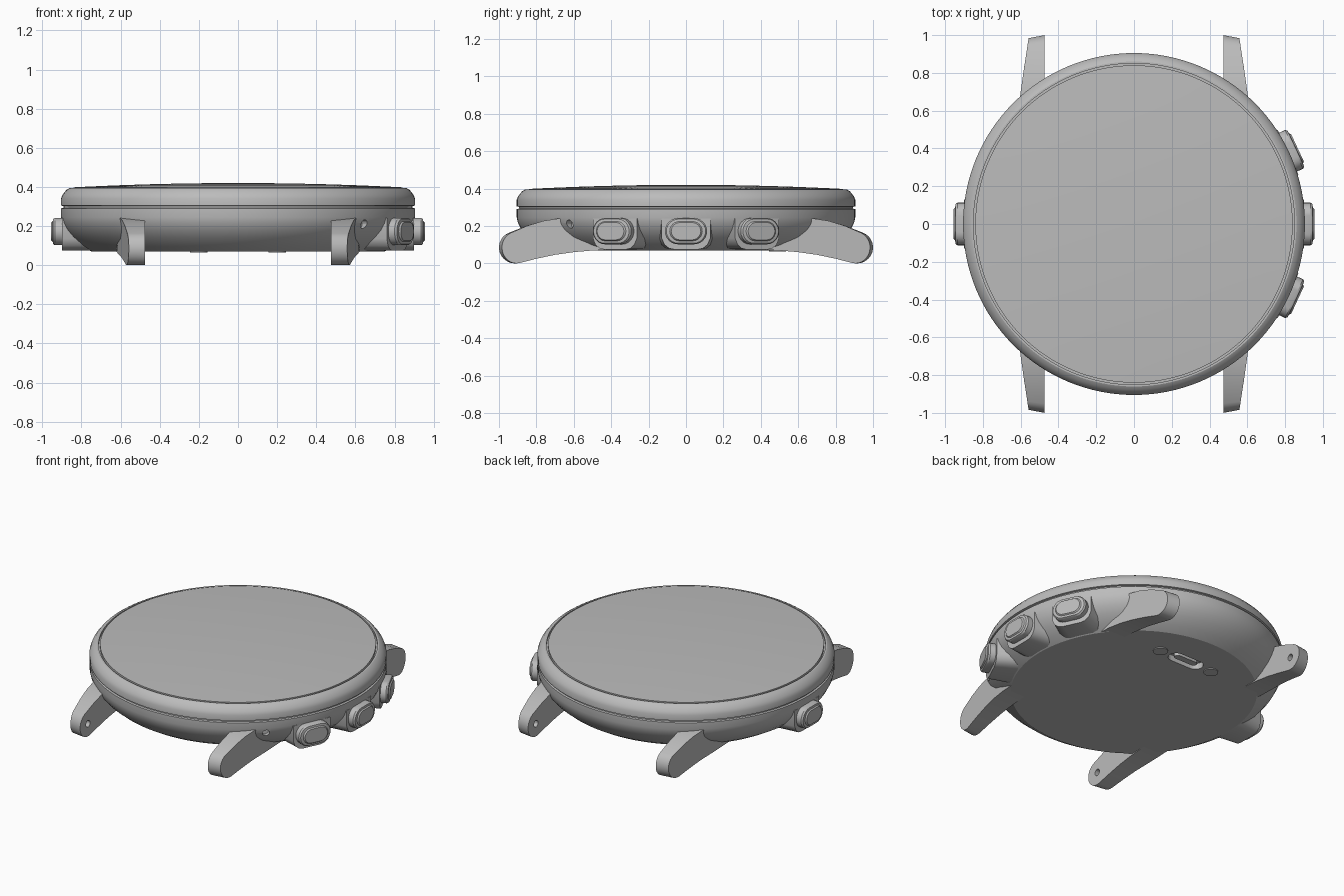
import bpy, bmesh, math
from math import sin, cos, pi, radians
from mathutils import Matrix, Vector

if "Cube" in bpy.data.objects:
    bpy.data.objects.remove(bpy.data.objects["Cube"])

grey = bpy.data.materials.new("satin_grey")
grey.use_nodes = True
COLOUR = (0.5, 0.5, 0.5, 1)
grey.diffuse_color = COLOUR
grey.node_tree.nodes["Principled BSDF"].inputs["Base Color"].default_value = COLOUR
grey.node_tree.nodes["Principled BSDF"].inputs["Roughness"].default_value = 0.5


def loft(name, rings, matrix=Matrix(), smooth=True):
    """Skin a closed solid through rings of equal point count."""
    bm = bmesh.new()
    loops = [[bm.verts.new(matrix @ Vector(p)) for p in ring] for ring in rings]
    n = len(loops[0])
    for a, b in zip(loops, loops[1:]):
        for i in range(n):
            j = (i + 1) % n
            bm.faces.new((a[i], a[j], b[j], b[i]))
    bm.faces.new(loops[0])
    bm.faces.new(loops[-1])
    bmesh.ops.recalc_face_normals(bm, faces=bm.faces)
    mesh = bpy.data.meshes.new(name)
    bm.to_mesh(mesh)
    bm.free()
    ob = bpy.data.objects.new(name, mesh)
    bpy.context.collection.objects.link(ob)
    mesh.materials.append(grey)
    if smooth:
        finish(ob)
    return ob


def activate(ob):
    bpy.ops.object.select_all(action='DESELECT')
    ob.select_set(True)
    bpy.context.view_layer.objects.active = ob


def finish(ob):
    activate(ob)
    bpy.ops.object.shade_smooth_by_angle(angle=radians(30))


def circle(r, z, n=128):
    return [(r * cos(2 * pi * i / n), r * sin(2 * pi * i / n), z) for i in range(n)]


def stadium(half, r, z, n=12):
    """Rounded slot outline, long along x."""
    pts = []
    for side in (1, -1):
        for i in range(n + 1):
            a = -pi / 2 + pi * i / n
            pts.append((side * (half - r + r * cos(a)), side * r * sin(a), z))
    return pts


def cut(ob, cutter):
    mod = ob.modifiers.new("cut", 'BOOLEAN')
    mod.operation = 'DIFFERENCE'
    mod.solver = 'EXACT'
    mod.object = cutter
    activate(ob)
    bpy.ops.object.modifier_apply(modifier=mod.name)
    bpy.data.objects.remove(cutter)
    finish(ob)


# Case: bowl, mid band, seam groove and bezel in one turned profile
case_profile = [(0.75, 0.07), (0.80, 0.1), (0.85, 0.143), (0.88, 0.18), (0.898, 0.215),
                (0.905, 0.245), (0.905, 0.29), (0.893, 0.293), (0.893, 0.302), (0.905, 0.305),
                (0.905, 0.34), (0.897, 0.36), (0.877, 0.385), (0.86, 0.395), (0.85, 0.395),
                (0.85, 0.38)]
case = loft("case", [circle(r, z) for r, z in case_profile])

# Charging port recess and microphone hole
PORT_Y = 0.49
cut(case, loft("port_cutter", [stadium(0.125, 0.05, 0.03), stadium(0.125, 0.05, 0.11)],
               Matrix.Translation((0, PORT_Y, 0)), False))
mic = Matrix.Rotation(radians(-44), 4, 'Z') @ Matrix.Translation((0, 0, 0.21)) \
    @ Matrix.Rotation(pi / 2, 4, 'Y')
cut(case, loft("mic_cutter", [circle(0.022, 0.86, 20), circle(0.022, 0.95, 20)], mic, False))
loft("port_tongue", [stadium(0.085, 0.022, 0.12), stadium(0.085, 0.022, 0.075)],
     Matrix.Translation((0, PORT_Y, 0)))
for side in (1, -1):
    loft("port_clip_mark", [circle(0.045, 0.064, 24), circle(0.045, 0.08, 24)],
         Matrix.Translation((side * 0.2, PORT_Y, 0)))

# Domed glass
dome = [(0.84, 0.375)] + [(r, 0.42 - 0.022 * (r / 0.84) ** 2)
                          for r in (0.84, 0.75, 0.6, 0.45, 0.3, 0.15, 0.03)]
loft("glass", [circle(r, z) for r, z in dome])

# Buttons with their housings
u_half = [(0.13, 0.24), (0.13, 0.135), (0.115, 0.1), (0.09, 0.08), (0.06, 0.074)]
u_shape = u_half + [(-y, z) for y, z in reversed(u_half)]
button_steps = [(0.86, 0), (0.935, 0), (0.945, 0.008), (0.947, 0.026), (0.955, 0.034)]
for angle in (-25, 0, 25, 180):
    turn = Matrix.Rotation(radians(angle), 4, 'Z')
    loft("button_housing", [[(x, y * w, z) for y, z in u_shape]
                            for x, w in ((0.65, 1.35), (0.8, 1.12), (0.9, 1))], turn)
    # Slot outline turned so its long side lies along y and it faces outward
    face = turn @ Matrix.Translation((0, 0, 0.172)) \
        @ Matrix(((0, 0, 1, 0), (1, 0, 0, 0), (0, 1, 0, 0), (0, 0, 0, 1)))
    loft("button", [stadium(0.113 - d, 0.07 - d * 0.7, x) for x, d in button_steps], face)

# Strap lugs: curved side outline, outer face tapering to the tip
TIP_Y, TIP_R = 0.915, 0.085
tip = [(TIP_Y + TIP_R * cos(a), TIP_R + TIP_R * sin(a))
       for a in (radians(65 - 165 * i / 14) for i in range(15))]
side_outline = [(0.4, 0.2), (0.6, 0.243), (0.68, 0.24), (0.76, 0.228), (0.85, 0.202)] + tip \
    + [(0.8, 0.025), (0.7, 0.046), (0.6, 0.06), (0.5, 0.069), (0.4, 0.073)]
for sx in (1, -1):
    for sy in (1, -1):
        inner = [(sx * 0.475, sy * y, z) for y, z in side_outline]
        outer = [(sx * (0.60 - 0.14 * (max(y, 0.55) - 0.7)),
                  sy * (y - 0.016 * max(0, y - 0.8) / 0.2), z) for y, z in side_outline]
        lug = loft("strap_lug", [inner, outer])
        bore = Matrix.Translation((sx * 0.475, sy * TIP_Y, TIP_R)) @ Matrix.Rotation(pi / 2, 4, 'Y')
        cut(lug, loft("pin_cutter", [circle(0.022, -0.04, 20), circle(0.022, 0.04, 20)], bore, False))
